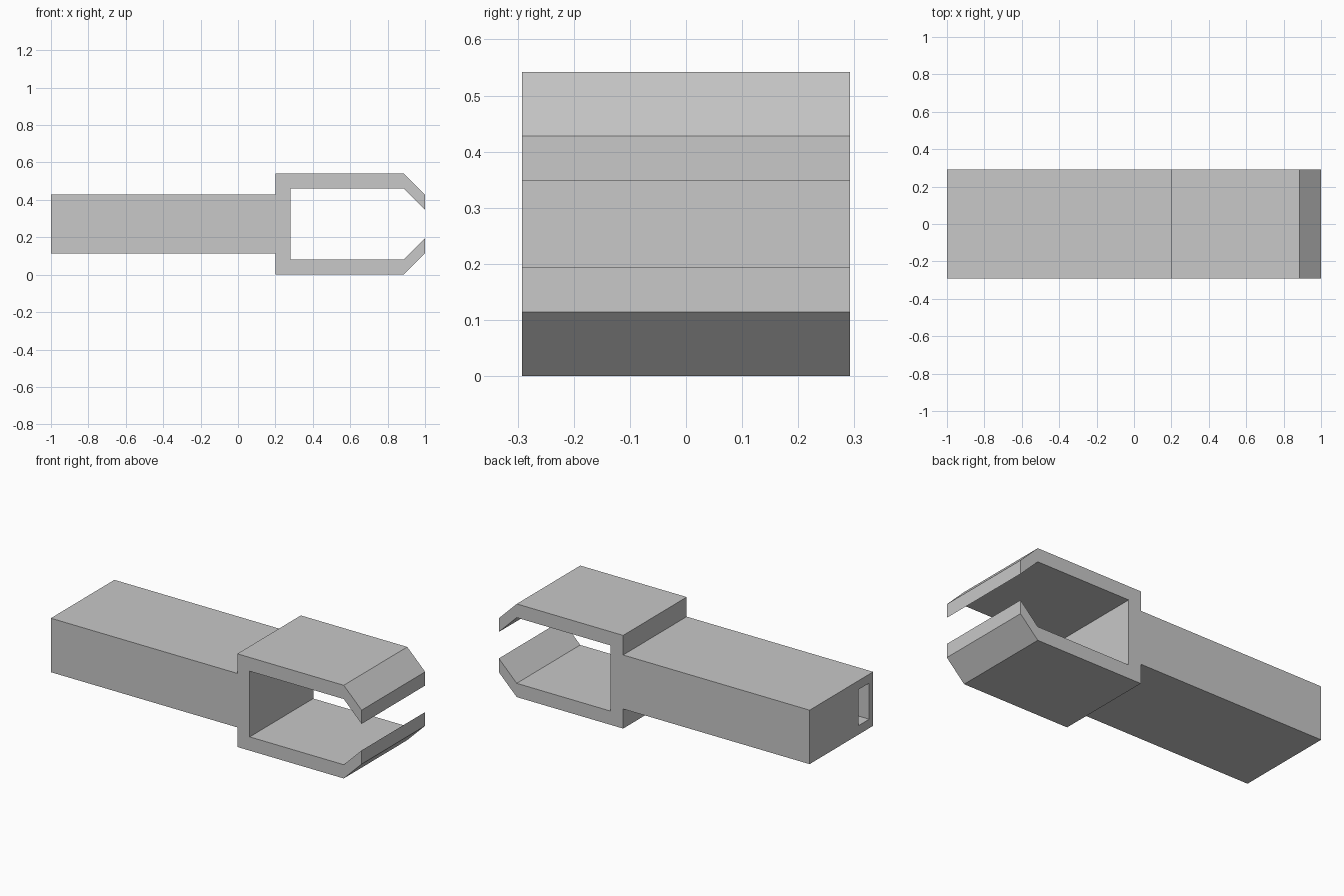
import bpy
import bmesh
from mathutils import Matrix, Vector

if "Cube" in bpy.data.objects:
    bpy.data.objects.remove(bpy.data.objects["Cube"], do_unlink=True)

HALF_DEPTH = 0.292
MID_Z = 0.271

grey = bpy.data.materials.new("light_grey")
grey.use_nodes = True
colour = (0.58, 0.58, 0.58, 1)
grey.diffuse_color = colour
grey.node_tree.nodes["Principled BSDF"].inputs["Base Color"].default_value = colour


def add_object(name, bm):
    bmesh.ops.recalc_face_normals(bm, faces=bm.faces)
    mesh = bpy.data.meshes.new(name)
    bm.to_mesh(mesh)
    bm.free()
    mesh.materials.append(grey)
    obj = bpy.data.objects.new(name, mesh)
    bpy.context.collection.objects.link(obj)
    return obj


# Lower half of the side outline, from handle end round the jaw to its back wall
lower = [(-1, 0.114), (0.2, 0.114), (0.2, 0), (0.885, 0), (1, 0.114),
         (1, 0.194), (0.885, 0.08), (0.28, 0.08)]
outline = lower + [(x, 2 * MID_Z - z) for x, z in reversed(lower)]

# Clamp body: handle and open jaws extruded as one piece
bm = bmesh.new()
face = bm.faces.new([bm.verts.new((x, -HALF_DEPTH, z)) for x, z in outline])
side = bmesh.ops.extrude_face_region(bm, geom=[face])
moved = [g for g in side["geom"] if isinstance(g, bmesh.types.BMVert)]
bmesh.ops.translate(bm, verts=moved, vec=(0, 2 * HALF_DEPTH, 0))
body = add_object("clamp_body", bm)

# Slot running into the end of the handle, near the front side
bm = bmesh.new()
bmesh.ops.create_cube(bm, size=1, matrix=Matrix.LocRotScale(
    Vector((-0.6, -0.206, MID_Z)), None, Vector((1, 0.1, 0.21))))
cutter = add_object("slot_cutter", bm)
cutter.hide_render = True

cut = body.modifiers.new("slot", 'BOOLEAN')
cut.operation = 'DIFFERENCE'
cut.solver = 'EXACT'
cut.object = cutter

# Apply the cut and discard the cutter
bpy.context.view_layer.objects.active = body
body.select_set(True)
bpy.ops.object.modifier_apply(modifier=cut.name)
bpy.data.objects.remove(cutter, do_unlink=True)
